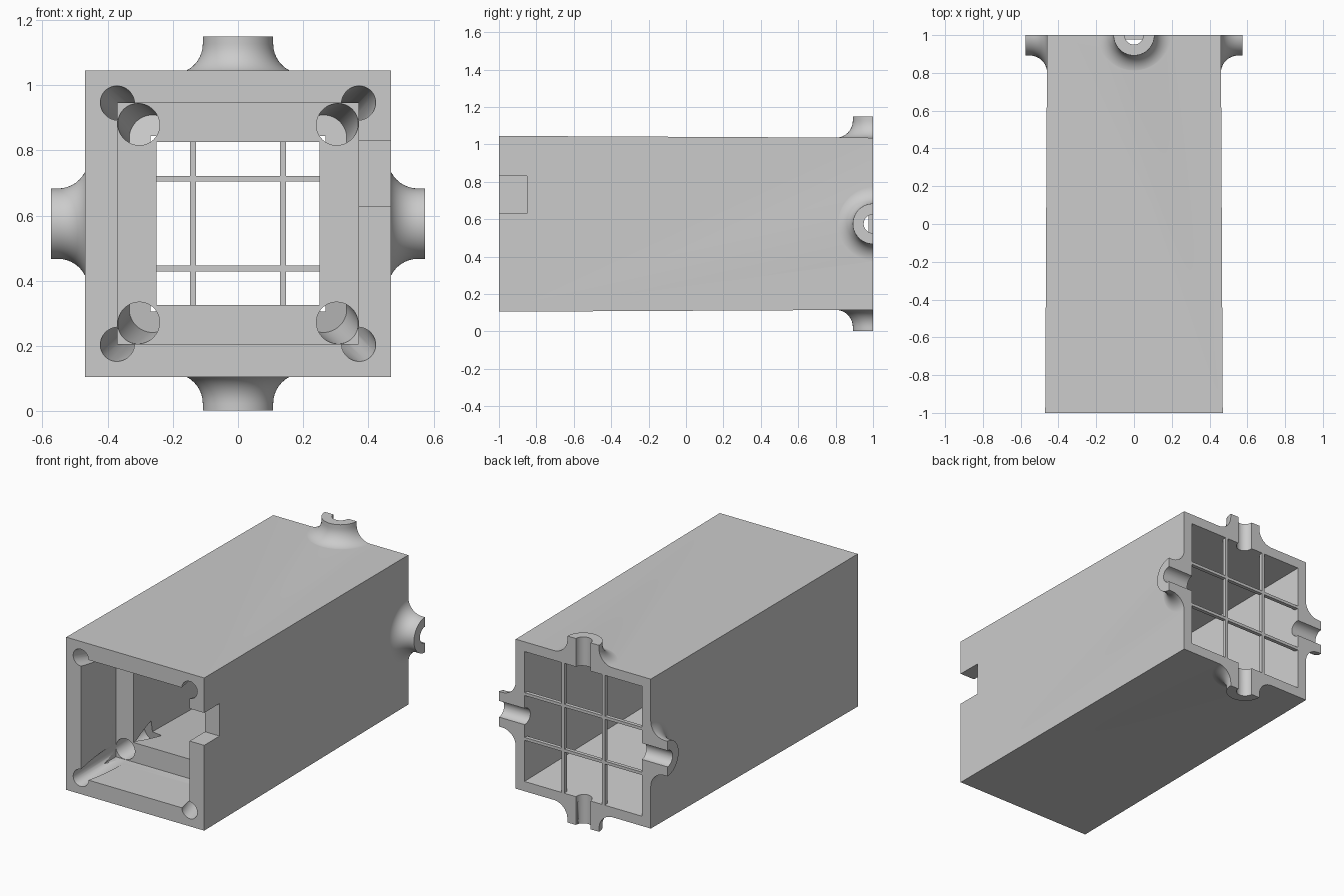
import bpy, bmesh, math
from mathutils import Matrix, Vector

cube = bpy.data.objects.get("Cube")
if cube:
    bpy.data.objects.remove(cube, do_unlink=True)

CZ = 0.575  # height of the housing's long axis

grey = bpy.data.materials.new("light grey plastic")
grey.use_nodes = True
grey.diffuse_color = (0.6, 0.6, 0.6, 1)
grey.node_tree.nodes["Principled BSDF"].inputs["Base Color"].default_value = (0.6, 0.6, 0.6, 1)


def make(name, bm):
    bmesh.ops.recalc_face_normals(bm, faces=bm.faces)
    mesh = bpy.data.meshes.new(name)
    bm.to_mesh(mesh)
    bm.free()
    mesh.materials.append(grey)
    obj = bpy.data.objects.new(name, mesh)
    bpy.context.collection.objects.link(obj)
    return obj


def box(name, x0, x1, y0, y1, z0, z1):
    bm = bmesh.new()
    size = Matrix.Diagonal((x1 - x0, y1 - y0, z1 - z0, 1))
    centre = Matrix.Translation(((x0 + x1) / 2, (y0 + y1) / 2, (z0 + z1) / 2))
    bmesh.ops.create_cube(bm, size=1, matrix=centre @ size)
    return make(name, bm)


def square_taper(name, y0, half0, y1, half1):
    """Square tube section whose half width changes along y."""
    obj = box(name, -1, 1, y0, y1, -1, 1)
    for v in obj.data.vertices:
        half = half0 if v.co.y < (y0 + y1) / 2 else half1
        v.co.x *= half
        v.co.z = CZ + v.co.z * half
    return obj


def rod(name, start, end, r0, r1, segments=48):
    """Cone with end circles parallel to its axis direction."""
    a, b = Vector(start), Vector(end)
    turn = (b - a).to_track_quat('Z', 'Y').to_matrix().to_4x4()
    bm = bmesh.new()
    bmesh.ops.create_cone(bm, cap_ends=True, segments=segments, radius1=r0, radius2=r1,
                          depth=(b - a).length, matrix=Matrix.Translation((a + b) / 2) @ turn)
    return make(name, bm)


def boss(name, angle):
    """Flared round boss, turned about z and then tipped to one side."""
    arc = [math.radians(a) for a in range(180, 271, 9)]
    profile = [(0, 0.574), (0.108, 0.574)]
    profile += [(0.2 + 0.092 * math.cos(a), 0.552 + 0.092 * math.sin(a)) for a in arc]
    profile += [(0.2, 0.42), (0, 0.42)]
    bm = bmesh.new()
    verts = [bm.verts.new((r, 0, h)) for r, h in profile]
    edges = [bm.edges.new(pair) for pair in zip(verts, verts[1:])]
    bmesh.ops.spin(bm, geom=verts + edges, cent=(0, 0, 0), axis=(0, 0, 1),
                   angle=math.tau, steps=64)
    bmesh.ops.remove_doubles(bm, verts=bm.verts, dist=0.0001)
    bm.transform(Matrix.Translation((0, 1, CZ)) @ Matrix.Rotation(angle, 4, 'Y'))
    return make(name, bm)


def combine(target, tool, operation):
    mod = target.modifiers.new(operation.lower(), 'BOOLEAN')
    mod.operation, mod.object, mod.solver = operation, tool, 'EXACT'
    bpy.context.view_layer.objects.active = target
    bpy.ops.object.modifier_apply(modifier=mod.name)
    bpy.data.objects.remove(tool, do_unlink=True)


# Housing with four flared bosses at the rear
housing = square_taper("housing", -1, 0.47, 1, 0.46)
for i in range(4):
    combine(housing, boss("boss", i * math.pi / 2), 'UNION')

# Rear trim, front pocket, widening rear cavity and side notch
cutters = [
    box("rear_trim", -1, 1, 1, 1.5, -1, 2),
    square_taper("front_pocket", -1.1, 0.37, -0.66, 0.37),
    square_taper("rear_cavity", -0.67, 0.249, 1.05, 0.4045),
    box("side_notch", 0.36, 0.6, -1.1, -0.85, 0.63, 0.83),
    rod("upright_bore", (0, 1, -0.2), (0, 1, 1.4), 0.05, 0.05),
    rod("cross_bore", (-0.8, 1, CZ), (0.8, 1, CZ), 0.05, 0.05),
]
# Slanted channels in the four corners
for sx in (-1, 1):
    for sz in (-1, 1):
        cutters.append(rod("corner_channel", (sx * 0.38, -1.05, CZ + sz * 0.38),
                           (sx * 0.265, -0.45, CZ + sz * 0.265), 0.05, 0.07))
for cutter in cutters:
    combine(housing, cutter, 'DIFFERENCE')

bpy.ops.object.select_all(action='DESELECT')
housing.select_set(True)
bpy.context.view_layer.objects.active = housing
bpy.ops.object.shade_smooth_by_angle(angle=math.radians(25))

# Rear grille bars
for s, side in ((-1, "first"), (1, "second")):
    box(side + "_upright_bar", s * 0.138 - 0.009, s * 0.138 + 0.009, 0.975, 1, CZ - 0.405, CZ + 0.405)
    box(side + "_cross_bar", -0.405, 0.405, 0.976, 0.999, CZ + s * 0.138 - 0.009, CZ + s * 0.138 + 0.009)
